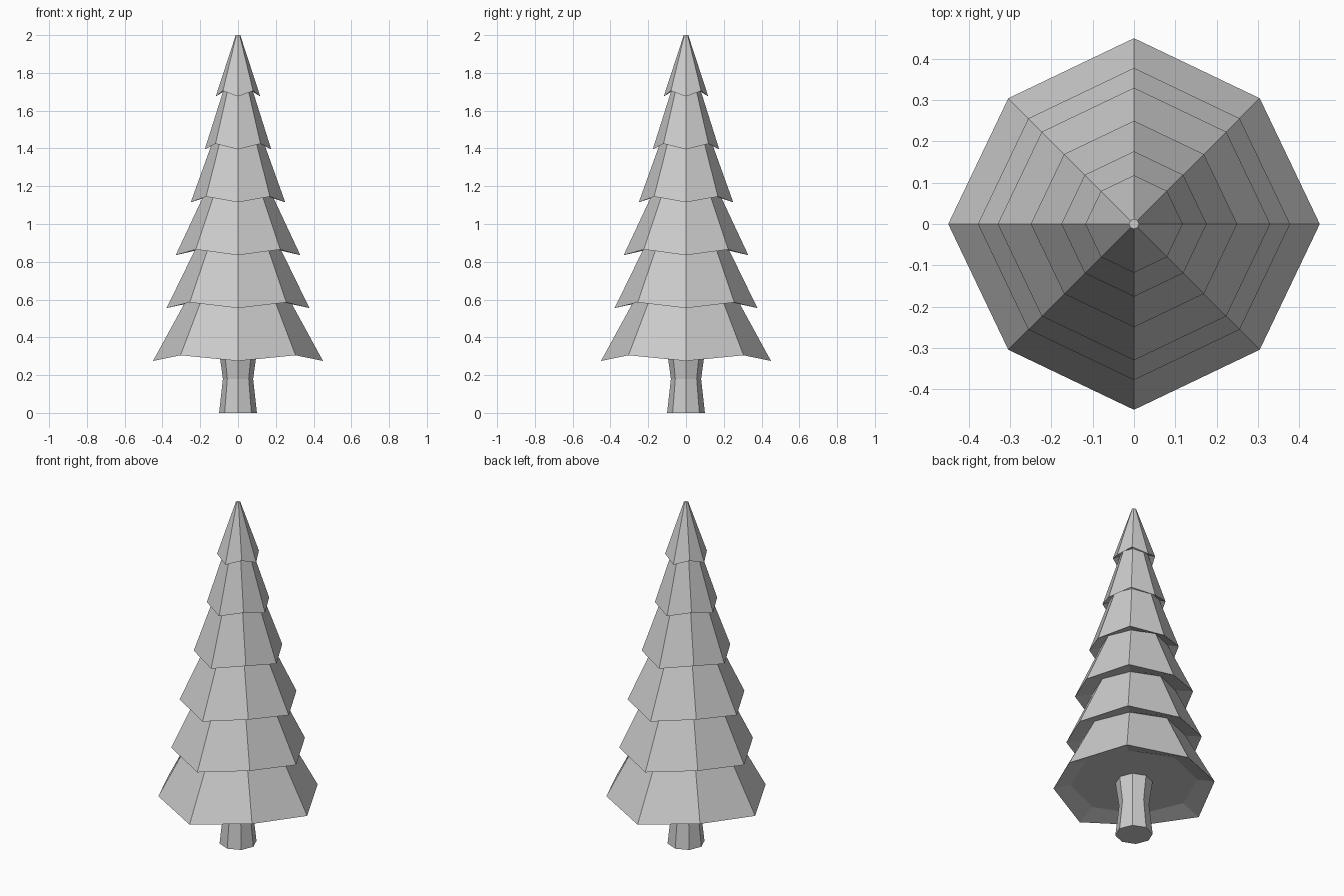
import bpy, bmesh
from math import cos, sin, pi

if "Cube" in bpy.data.objects:
    bpy.data.objects.remove(bpy.data.objects["Cube"])

SIDES = 8


def lathe(name, rings):
    """Stack octagonal rings (radius, z, zigzag) into a closed, flat-shaded solid.
    Zigzag rings lift and pull in every second corner."""
    bm = bmesh.new()
    loops = []
    for r, z, zig in rings:
        loop = []
        for i in range(SIDES):
            a = 2 * pi * i / SIDES
            odd = zig and i % 2
            rr = r * (0.957 if odd else 1)
            loop.append(bm.verts.new((rr * cos(a), rr * sin(a), z + (0.03 if odd else 0))))
        loops.append(loop)
    for low, high in zip(loops, loops[1:]):
        for i in range(SIDES):
            j = (i + 1) % SIDES
            bm.faces.new((low[i], low[j], high[j], high[i]))
    bm.faces.new(loops[0][::-1])
    bm.faces.new(loops[-1])
    bmesh.ops.recalc_face_normals(bm, faces=bm.faces)
    mesh = bpy.data.meshes.new(name)
    bm.to_mesh(mesh)
    bm.free()
    obj = bpy.data.objects.new(name, mesh)
    bpy.context.collection.objects.link(obj)
    return obj


# Trunk: slightly waisted
lathe("trunk", [(0.10, 0, False), (0.08, 0.18, False), (0.10, 0.325, False)])

# Foliage: skirts with jagged rims, each tucked under the next
rims = [0.45, 0.378, 0.33, 0.25, 0.176, 0.118]
tops = [0.275, 0.222, 0.18, 0.135, 0.075, 0.012]
rings = [(0.34, 0.32, False)]
for i, (rim, top) in enumerate(zip(rims, tops)):
    z = 0.275 + 0.28 * i
    top_z = 2.0 if i == len(rims) - 1 else z + 0.32
    rings += [(rim, z, True), (top, top_z, False)]
lathe("foliage", rings)
